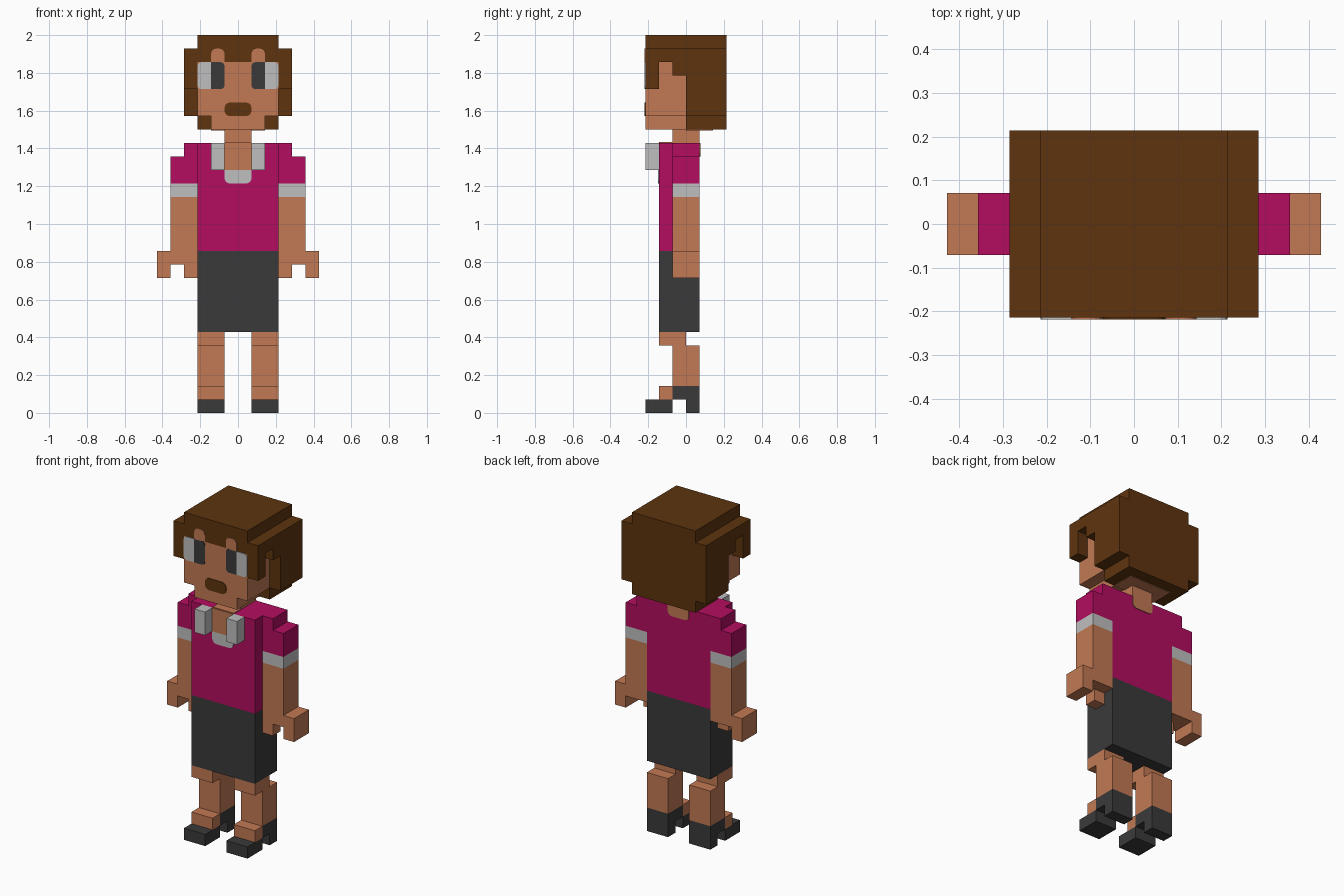
import bpy, bmesh, math

cube = bpy.data.objects.get("Cube")
if cube:
    bpy.data.objects.remove(cube, do_unlink=True)

U = 2 / 28      # size of one block
T = 0.06        # thickness of painted plates, in blocks


def material(name, rgb):
    lin = []
    for c in rgb:
        c /= 255
        lin.append(c / 12.92 if c <= 0.04045 else ((c + 0.055) / 1.055) ** 2.4)
    col = (*lin, 1)
    m = bpy.data.materials.new(name)
    m.use_nodes = True
    m.diffuse_color = col
    bsdf = m.node_tree.nodes["Principled BSDF"]
    bsdf.inputs["Base Color"].default_value = col
    bsdf.inputs["Roughness"].default_value = 0.9
    return m


BROWN = material("hair brown", (94, 52, 14))
SKIN = material("skin", (194, 121, 84))
PINK = material("shirt magenta", (179, 13, 96))
DARK = material("dark grey", (58, 58, 58))
GREY = material("light grey", (191, 191, 191))


def finish(name, bm, mat):
    bmesh.ops.recalc_face_normals(bm, faces=bm.faces)
    me = bpy.data.meshes.new(name)
    bm.to_mesh(me)
    bm.free()
    me.materials.append(mat)
    ob = bpy.data.objects.new(name, me)
    bpy.context.collection.objects.link(ob)
    return ob


def blocks(name, mat, boxes, side=1):
    """Part made of boxes (x0, x1, y0, y1, z0, z1) in block units."""
    bm = bmesh.new()
    for b in boxes:
        verts = bmesh.ops.create_cube(bm, size=1)["verts"]
        for v in verts:
            x, y, z = (b[2 * i] + (v.co[i] + 0.5) * (b[2 * i + 1] - b[2 * i]) for i in range(3))
            v.co = (x * side * U, y * U, z * U)
    return finish(name, bm, mat)


def plate(name, mat, x0, x1, z0, z1, y, out=-1, rounded="", r=0.35, side=1):
    """Thin upright plate; rounded lists its round corners: a b c d from lower left, counter-clockwise."""
    pts = []
    corners = [("a", x0, z0, 1, 1, 180), ("b", x1, z0, -1, 1, 270),
               ("c", x1, z1, -1, -1, 0), ("d", x0, z1, 1, -1, 90)]
    for key, x, z, dx, dz, start in corners:
        if key in rounded:
            for i in range(5):
                t = math.radians(start + 22.5 * i)
                pts.append((x + dx * r + r * math.cos(t), z + dz * r + r * math.sin(t)))
        else:
            pts.append((x, z))
    bm = bmesh.new()
    f = bm.faces.new([bm.verts.new((px * side * U, y * U, pz * U)) for px, pz in pts])
    ext = bmesh.ops.extrude_face_region(bm, geom=[f])["geom"]
    for v in ext:
        if isinstance(v, bmesh.types.BMVert):
            v.co.y += out * T * U
    return finish(name, bm, mat)


SIDES = (("left", 1), ("right", -1))

# Head and neck
blocks("head", SKIN, [(-3, 3, -3, 0, 22, 26), (-2, 2, -3, 0, 21, 22)])
blocks("neck", SKIN, [(-1, 1, -1, 1, 20, 21)])
blocks("nape", SKIN, [(-2, 2, 0, 2, 21 - T, 21)])

# Hair: crown, back and stepped side locks
blocks("hair", BROWN, [(-3, 3, -3, 3, 27, 28), (-4, 4, -3, 3, 26, 27),
                       (-4, 4, 0, 3, 22, 26), (-3, 3, 0, 3, 21, 22)])
for n, s in SIDES:
    blocks(n + "_side_lock", BROWN, [(3, 4, -3, -2, 24, 26), (3, 4, -1, 0, 25, 26)], s)

# Face details
for n, s in SIDES:
    plate(n + "_eye_white", GREY, 2, 3, 24, 26, -3, rounded="bc", r=0.3, side=s)
    plate(n + "_eye_pupil", DARK, 1, 2, 24, 26, -3, rounded="ad", r=0.3, side=s)
    plate(n + "_fringe_gap", SKIN, 1, 2, 26, 27, -3, rounded="cd", r=0.4, side=s)
plate("mouth", BROWN, -1, 1, 22, 23, -3, rounded="abcd", r=0.4)

# Shirt with neckline and collar
blocks("shirt", PINK, [(-3, 3, -2, 1, 12, 20)])
plate("chest_opening", SKIN, -1, 1, 18, 20, -2)
blocks("neckline_top", SKIN, [(-1, 1, -2, -1, 20, 20 + T)])
plate("neckline_trim", GREY, -1, 1, 17, 18, -2, rounded="ab", r=0.4)
plate("back_neckline", SKIN, -1, 1, 19, 20, 1, out=1, rounded="ab", r=0.4)

# Skirt
blocks("skirt", DARK, [(-3, 3, -2, 1, 6, 12)])

# Paired limbs
for n, s in SIDES:
    blocks(n + "_collar", GREY, [(1, 2, -3, -2, 18, 20)], s)
    blocks(n + "_sleeve", PINK, [(3, 5, -1, 1, 17, 19), (3, 4, -1, 1, 19, 20)], s)
    blocks(n + "_cuff", GREY, [(3, 5, -1, 1, 16, 17)], s)
    blocks(n + "_arm", SKIN, [(3, 5, -1, 1, 11, 16)], s)
    blocks(n + "_hand", SKIN, [(5, 6, -1, 1, 10, 12), (3, 4, -1, 0, 10, 11)], s)
    blocks(n + "_leg", SKIN, [(1, 3, -2, 0, 5, 6), (1, 3, -1, 1, 2, 5), (1, 3, -2, -1, 1, 2)], s)
    blocks(n + "_shoe", DARK, [(1, 3, -1, 1, 1, 2), (1, 3, -3, -1, 0, 1), (1, 3, 0, 1, 0, 1)], s)
